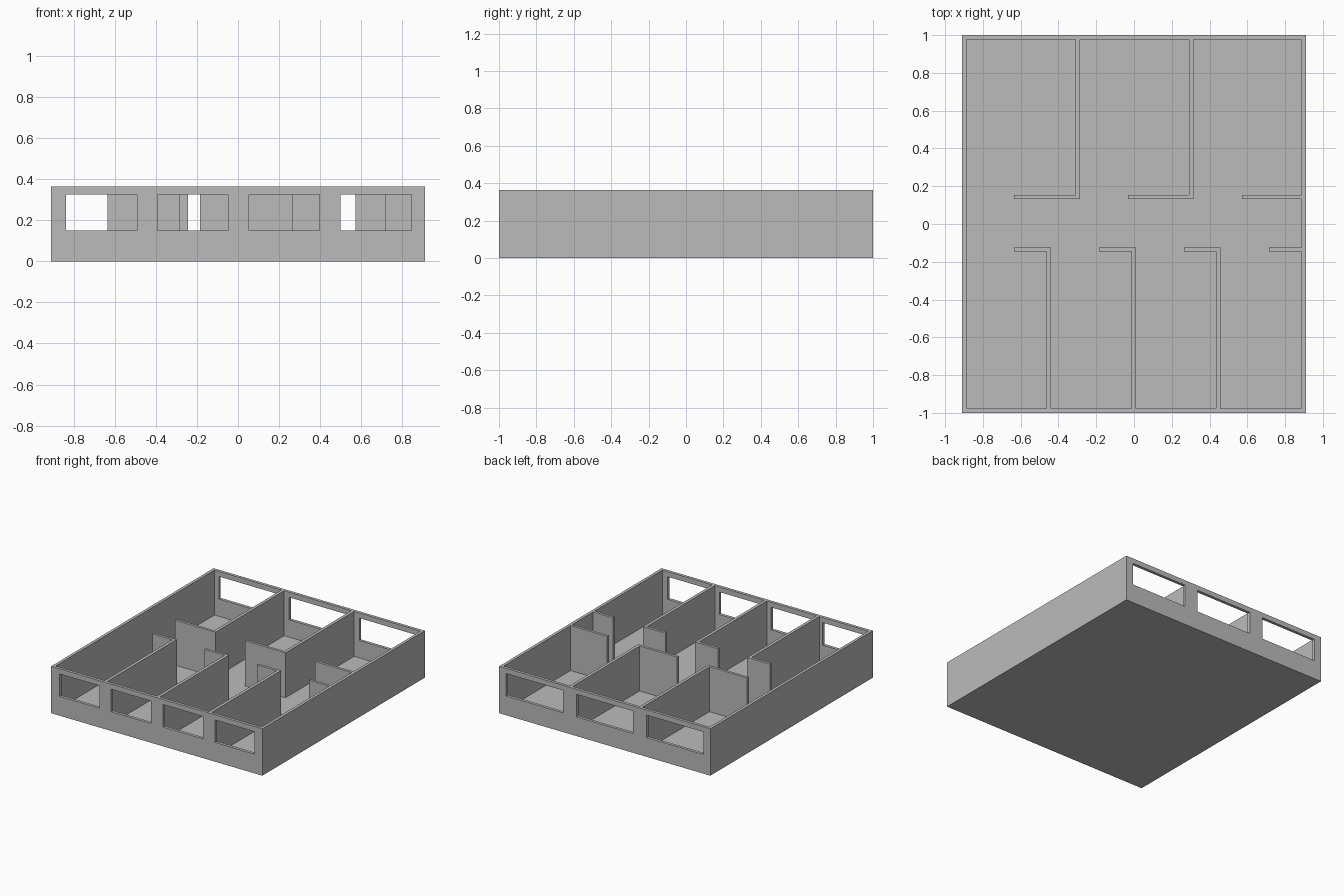
import bpy
import bmesh

default = bpy.data.objects.get("Cube")
if default:
    bpy.data.objects.remove(default, do_unlink=True)

WIDTH, DEPTH, HEIGHT = 0.91, 1.0, 0.365   # half width, half depth, full height
WALL, FLOOR = 0.023, 0.015
IN_X, IN_Y = WIDTH - WALL, DEPTH - WALL
SILL, HEAD = 0.15, 0.325

plaster = bpy.data.materials.new("plaster_grey")
plaster.use_nodes = True
grey = (0.5, 0.5, 0.5, 1)
plaster.diffuse_color = grey
plaster.node_tree.nodes["Principled BSDF"].inputs["Base Color"].default_value = grey


def prism(name, outline, z0, z1):
    """Extrude a flat outline from z0 up to z1."""
    bm = bmesh.new()
    base = bm.faces.new([bm.verts.new((x, y, z0)) for x, y in outline])
    top = bmesh.ops.extrude_face_region(bm, geom=[base])["geom"]
    verts = [v for v in top if isinstance(v, bmesh.types.BMVert)]
    bmesh.ops.translate(bm, verts=verts, vec=(0, 0, z1 - z0))
    bmesh.ops.recalc_face_normals(bm, faces=bm.faces)
    mesh = bpy.data.meshes.new(name)
    bm.to_mesh(mesh)
    bm.free()
    mesh.materials.append(plaster)
    obj = bpy.data.objects.new(name, mesh)
    bpy.context.collection.objects.link(obj)
    return obj


def rect(x0, x1, y0, y1):
    return [(x0, y0), (x1, y0), (x1, y1), (x0, y1)]


def cut(target, cutter):
    mod = target.modifiers.new("cut", "BOOLEAN")
    mod.operation = "DIFFERENCE"
    mod.solver = "EXACT"
    mod.object = cutter
    bpy.context.view_layer.objects.active = target
    bpy.ops.object.modifier_apply(modifier=mod.name)
    bpy.data.objects.remove(cutter, do_unlink=True)


# Floor and outer walls: a block hollowed out from above
shell = prism("outer_walls_and_floor", rect(-WIDTH, WIDTH, -DEPTH, DEPTH), 0, HEIGHT)
cut(shell, prism("room_cutter", rect(-IN_X, IN_X, -IN_Y, IN_Y), FLOOR, HEIGHT + 0.1))

# Window openings: four in the front wall, three in the back wall
for side, half, centres in ((-1, 0.172, (-0.665, -0.22, 0.225, 0.672)),
                            (1, 0.244, (-0.605, 0, 0.605))):
    y0, y1 = sorted((side * (DEPTH - 0.1), side * (DEPTH + 0.1)))
    for x in centres:
        cut(shell, prism("window_cutter", rect(x - half, x + half, y0, y1), SILL, HEAD))


def partition(name, start, wall_x, side, y_hall):
    """L-shaped wall: a stub along the hall, then a run out to the outer wall."""
    y_hall, y_room, y_end = side * y_hall, side * (y_hall + 0.021), side * IN_Y
    x_in = wall_x - 0.024
    prism(name, [(start, y_hall), (wall_x, y_hall), (wall_x, y_end),
                 (x_in, y_end), (x_in, y_room), (start, y_room)], FLOOR, HEIGHT)


# Room partitions on both sides of the hall
for i, (start, wall_x) in enumerate(((-0.635, -0.286), (-0.032, 0.316))):
    partition(f"back_partition_{i + 1}", start, wall_x, 1, 0.133)
for i, (start, wall_x) in enumerate(((-0.635, -0.44), (-0.186, 0.011), (0.265, 0.459))):
    partition(f"front_partition_{i + 1}", start, wall_x, -1, 0.125)

# Short stubs against the side wall at the end of the hall
prism("back_end_stub", rect(0.572, IN_X, 0.133, 0.154), FLOOR, HEIGHT)
prism("front_end_stub", rect(0.716, IN_X, -0.146, -0.125), FLOOR, HEIGHT)
